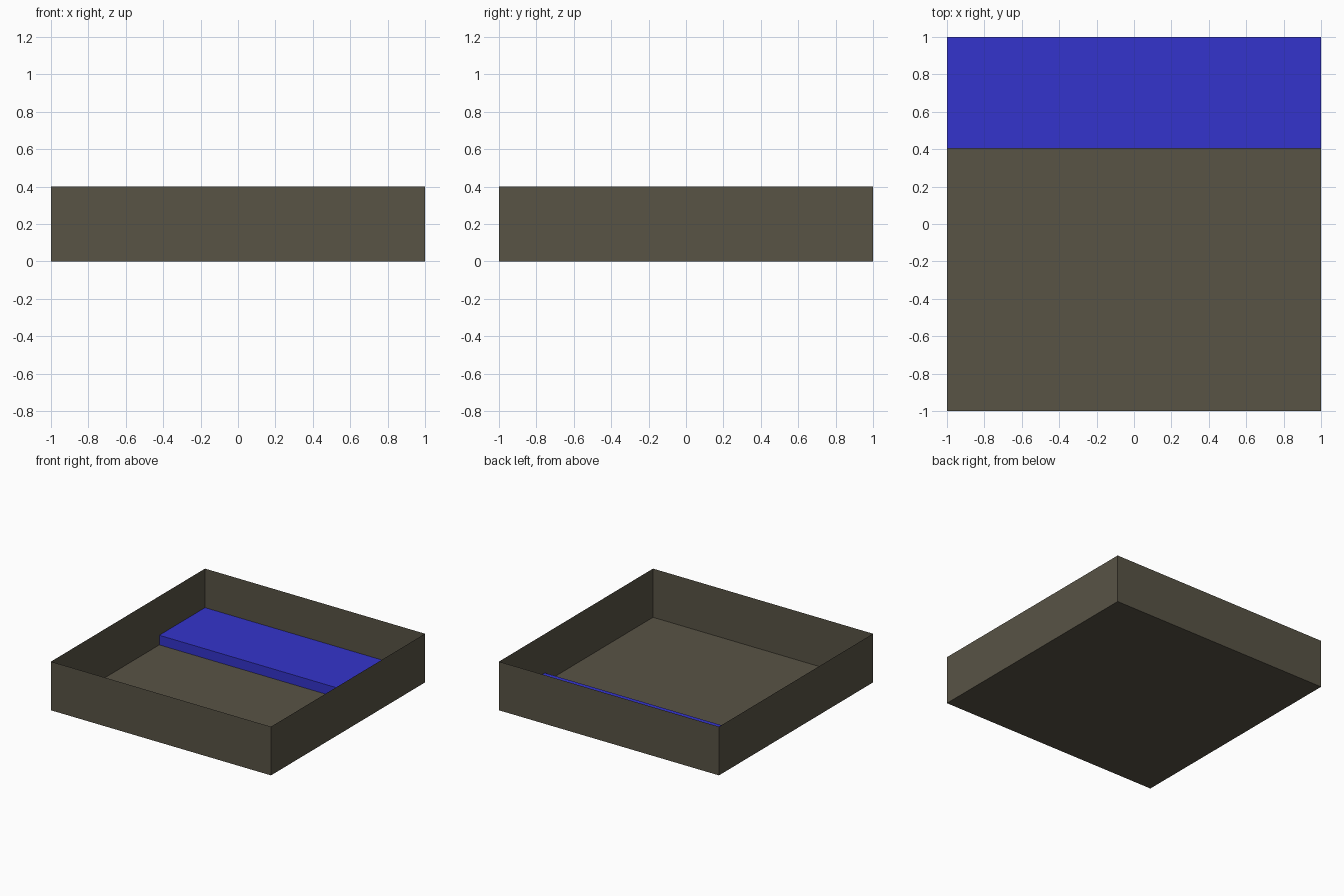
import bpy, bmesh
from mathutils import Vector

if "Cube" in bpy.data.objects:
    bpy.data.objects.remove(bpy.data.objects["Cube"])


def material(name, rgb):
    m = bpy.data.materials.new(name)
    m.diffuse_color = (*rgb, 1.0)
    m.use_nodes = True
    m.node_tree.nodes["Principled BSDF"].inputs["Base Color"].default_value = m.diffuse_color
    return m


def box(name, lo, hi, mat, open_top=False):
    """Box between two corners, optionally without its top face."""
    lo, hi = Vector(lo), Vector(hi)
    bm = bmesh.new()
    bmesh.ops.create_cube(bm, size=1.0)
    for v in bm.verts:
        v.co = Vector([lo[i] + (v.co[i] + 0.5) * (hi[i] - lo[i]) for i in range(3)])
    if open_top:
        bm.normal_update()
        top = [f for f in bm.faces if f.normal.z > 0.9]
        bmesh.ops.delete(bm, geom=top, context='FACES_ONLY')
    mesh = bpy.data.meshes.new(name)
    bm.to_mesh(mesh)
    bm.free()
    mesh.materials.append(mat)
    ob = bpy.data.objects.new(name, mesh)
    bpy.context.collection.objects.link(ob)
    return ob


brown = material("dull_brown", (0.098, 0.087, 0.060))
blue = material("deep_blue", (0.034, 0.034, 0.604))

# Open tray: floor and four paper-thin walls
box("tray", (-1, -1, 0), (1, 1, 0.4), brown, open_top=True)

# Low step along the back wall, a hair inside the tray shell
gap = 0.001
box("back_step", (-1 + gap, 0.405, gap), (1 - gap, 1 - gap, 0.08), blue)
